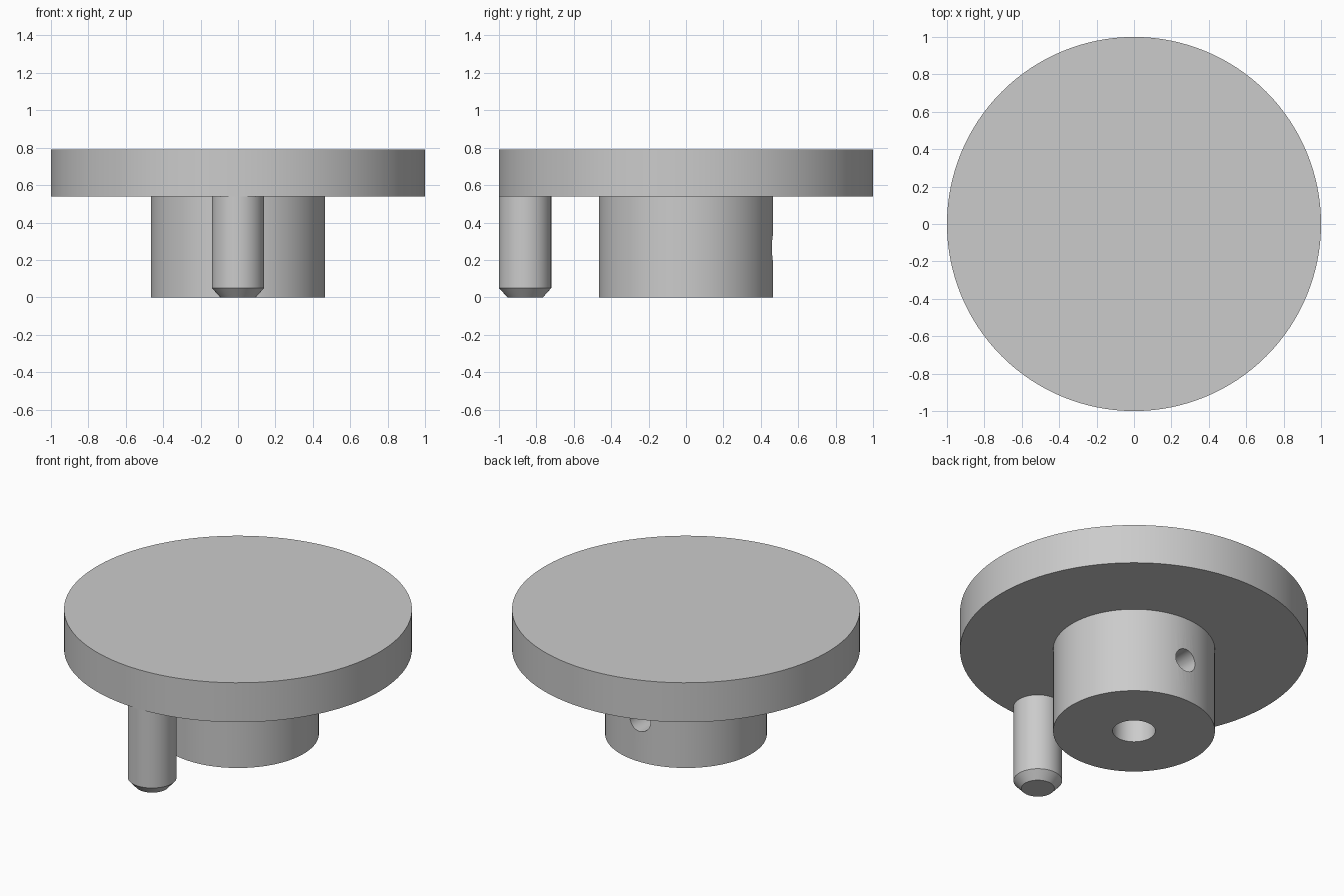
import bpy
import bmesh
import math

# Remove the default object
cube = bpy.data.objects.get("Cube")
if cube:
    bpy.data.objects.remove(cube, do_unlink=True)

GREY = (0.6, 0.6, 0.6, 1.0)
steel = bpy.data.materials.new("plain_grey")
steel.use_nodes = True
steel.diffuse_color = GREY
steel.node_tree.nodes["Principled BSDF"].inputs["Base Color"].default_value = GREY


def lathe(name, profile, closed=False, y=0.0, steps=96):
    """Revolve (radius, height) points around a vertical axis."""
    bm = bmesh.new()
    verts = [bm.verts.new((r, 0, z)) for r, z in profile]
    edges = [bm.edges.new(pair) for pair in zip(verts, verts[1:])]
    if closed:
        edges.append(bm.edges.new((verts[-1], verts[0])))
    bmesh.ops.spin(bm, geom=verts + edges, cent=(0, 0, 0), axis=(0, 0, 1),
                   angle=math.tau, steps=steps, use_duplicate=False)
    bmesh.ops.remove_doubles(bm, verts=bm.verts, dist=1e-4)
    bmesh.ops.recalc_face_normals(bm, faces=bm.faces)
    mesh = bpy.data.meshes.new(name)
    bm.to_mesh(mesh)
    bm.free()
    mesh.materials.append(steel)
    obj = bpy.data.objects.new(name, mesh)
    obj.location.y = y
    bpy.context.collection.objects.link(obj)
    return obj


def activate(obj):
    bpy.ops.object.select_all(action="DESELECT")
    obj.select_set(True)
    bpy.context.view_layer.objects.active = obj


TOP, UNDER = 0.79, 0.54

# Wide round plate
disc = lathe("disc", [(0, TOP), (1, TOP), (1, UNDER), (0, UNDER)], steps=128)

# Hub with a central shaft bore
HUB_R, BORE_R = 0.465, 0.123
hub = lathe("hub", [(HUB_R, UNDER), (HUB_R, 0), (BORE_R, 0), (BORE_R, UNDER)],
            closed=True)

# Offset pin with a chamfered tip
PIN_R = 0.14
pin = lathe("pin", [(0, UNDER), (PIN_R, UNDER), (PIN_R, 0.05), (0.095, 0), (0, 0)],
            y=-0.86, steps=64)

# Set screw hole from the back of the hub into the bore
bpy.ops.mesh.primitive_cylinder_add(vertices=48, radius=0.072, depth=0.6,
                                    location=(0, 0.35, 0.265),
                                    rotation=(math.pi / 2, 0, 0))
cutter = bpy.context.object
cutter.name = "screw_hole_cutter"
cutter.hide_render = True
cut = hub.modifiers.new("screw_hole", "BOOLEAN")
cut.operation = "DIFFERENCE"
cut.solver = "EXACT"
cut.object = cutter
activate(hub)
bpy.ops.object.modifier_apply(modifier=cut.name)
bpy.data.objects.remove(cutter, do_unlink=True)

# Smooth round walls, crisp rims
for part in (disc, hub, pin):
    activate(part)
    bpy.ops.object.shade_smooth_by_angle(angle=math.radians(30))
